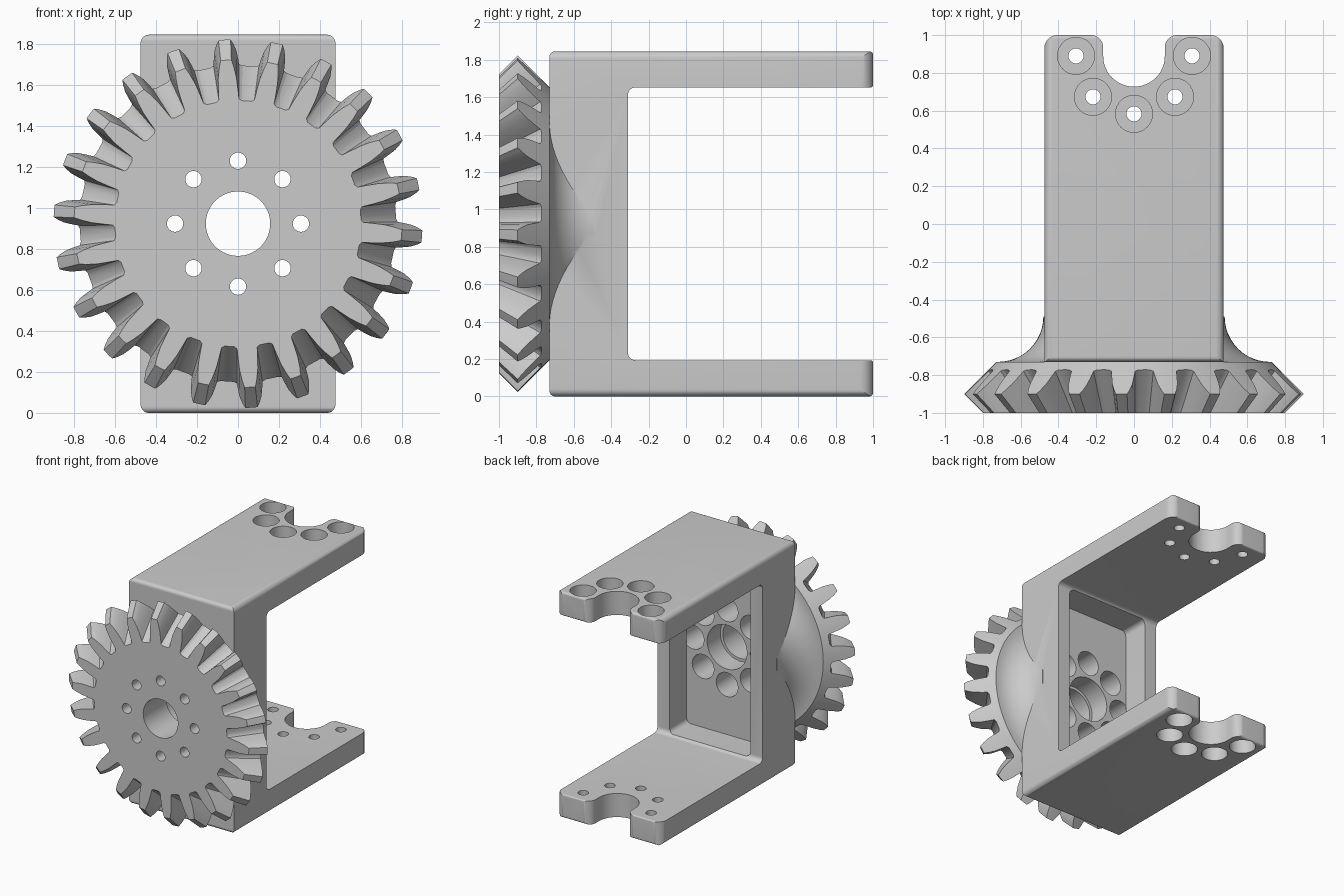
import bpy, bmesh, math
from mathutils import Vector, Matrix

cube = bpy.data.objects.get("Cube")
if cube:
    bpy.data.objects.remove(cube, do_unlink=True)

MID = 0.923          # height of the gear axis
TEETH = 22
BOLT_R = 0.307       # bolt circle radius


def add_object(name, bm):
    bmesh.ops.recalc_face_normals(bm, faces=bm.faces)
    mesh = bpy.data.meshes.new(name)
    bm.to_mesh(mesh)
    bm.free()
    obj = bpy.data.objects.new(name, mesh)
    bpy.context.collection.objects.link(obj)
    return obj


def loft(name, pairs):
    """Closed solids, each spanning two matching loops."""
    bm = bmesh.new()
    for lower, upper in pairs:
        a = [bm.verts.new(p) for p in lower]
        b = [bm.verts.new(p) for p in upper]
        bm.faces.new(a)
        bm.faces.new(b)
        for i in range(len(a)):
            j = (i + 1) % len(a)
            bm.faces.new((a[i], a[j], b[j], b[i]))
    return add_object(name, bm)


def prism(points, axis, lo, hi):
    """Loop pair for a flat outline swept along an axis."""
    place = {"x": lambda u, v, t: (t, u, v),
             "y": lambda u, v, t: (u, t, v),
             "z": lambda u, v, t: (u, v, t)}[axis]
    return [[place(u, v, t) for u, v in points] for t in (lo, hi)]


def circle(cx, cy, r, n=40):
    return [(cx + r * math.cos(math.tau * i / n), cy + r * math.sin(math.tau * i / n))
            for i in range(n)]


def rounded(corners, steps=8):
    """Outline from (x, y, radius) corners, each replaced by an arc."""
    out = []
    for i, (x, y, r) in enumerate(corners):
        if r == 0:
            out.append((x, y))
            continue
        p = Vector((x, y))
        d1 = (Vector(corners[i - 1][:2]) - p).normalized()
        d2 = (Vector(corners[(i + 1) % len(corners)][:2]) - p).normalized()
        # All corners are square, so the arc runs a quarter turn
        centre = p + (d1 + d2) * r
        for k in range(steps + 1):
            a = math.pi / 2 * k / steps
            q = centre - (d2 * math.cos(a) + d1 * math.sin(a)) * r
            out.append((q.x, q.y))
    return out


def rectangle(x0, x1, y0, y1, r):
    return rounded([(x0, y0, r), (x1, y0, r), (x1, y1, r), (x0, y1, r)])


def boolean(obj, tool, operation):
    mod = obj.modifiers.new(operation, "BOOLEAN")
    mod.operation = operation
    mod.solver = "EXACT"
    mod.object = tool
    bpy.context.view_layer.objects.active = obj
    bpy.ops.object.modifier_apply(modifier=mod.name)
    bpy.data.objects.remove(tool, do_unlink=True)


# Bracket: side outline, trimmed by its front and plan outlines
W, FRONT, TOP, ARM = 0.475, -0.73, 1.845, 0.193
WEB = -0.31
side = rounded([(FRONT, 0, .03), (1, 0, .02), (1, ARM, .012), (WEB, ARM, .04),
                (WEB, TOP - ARM, .04), (1, TOP - ARM, .012), (1, TOP, .02), (FRONT, TOP, .03)])
bracket = loft("gear_bracket", [prism(side, "x", -0.6, 0.6)])
boolean(bracket, loft("front_trim", [prism(rectangle(-W, W, 0, TOP, .04), "y", -2, 2)]), "INTERSECT")
N = 0.163
plan = rounded([(-W, FRONT - .1, 0), (W, FRONT - .1, 0), (W, 1, .07), (N, 1, .065),
                (N, .727, N - .001), (-N, .727, N - .001), (-N, 1, .065), (-W, 1, .07)], 12)
boolean(bracket, loft("plan_trim", [prism(plan, "z", -1, 3)]), "INTERSECT")

# Bevel gear blank with a concave flare into the bracket
profile = [(0, -1), (.8, -1), (.9, -.9), (.73, -.73)]
for k in range(13):
    a = math.radians(270 - 90 * k / 12)
    profile.append((.72 + .24 * math.cos(a), -.49 + .24 * math.sin(a)))
profile.append((0, -.49))
bm = bmesh.new()
verts = [bm.verts.new((r, y, MID)) for r, y in profile]
edges = [bm.edges.new(e) for e in zip(verts, verts[1:])]
bmesh.ops.spin(bm, geom=verts + edges, cent=(0, 0, MID), axis=(0, 1, 0),
               angle=math.tau, steps=TEETH * 5)
bmesh.ops.remove_doubles(bm, verts=bm.verts, dist=1e-5)
gear = add_object("gear_wheel", bm)

# Tooth gaps: one tapered outline converging on the cone apex
flank = [(.024, .6), (.038, .609), (.045, .65), (.057, .71), (.073, .76), (.09, .8), (.122, .88)]
gap = flank + [(-w, r) for w, r in reversed(flank)]
pairs = []
for i in range(TEETH):
    turn = Matrix.Rotation(math.radians(4.2) + math.tau * (i + .5) / TEETH, 3, "Y")
    pair = []
    for y in (-1.1, -.6):
        s = (y + 1.8) / .8
        pair.append([turn.inverted() @ Vector((w * s, y, r * s)) + Vector((0, 0, MID))
                     for w, r in gap])
    pairs.append(pair)
boolean(gear, loft("tooth_gaps", pairs), "DIFFERENCE")
boolean(bracket, gear, "UNION")

# Pocket behind the gear
pocket = rectangle(-.365, .365, ARM + .015, TOP - ARM - .015, .04)
boolean(bracket, loft("pocket", [prism(pocket, "y", -.53, -.1)]), "DIFFERENCE")

# Bolt holes, through first and then counterbored
bolts = [(BOLT_R * math.cos(i * math.pi / 4), BOLT_R * math.sin(i * math.pi / 4)) for i in range(8)]
arm_bolts = [(x, .89 + y) for x, y in bolts if y < .01]
through = [prism(circle(0, MID, .157, 64), "y", -1.2, -.2)]
through += [prism(circle(x, MID + z, .04, 24), "y", -1.2, -.2) for x, z in bolts]
through += [prism(circle(x, y, .04, 24), "z", -.2, 2.2) for x, y in arm_bolts]
boolean(bracket, loft("through_holes", through), "DIFFERENCE")

bores = [prism(circle(0, MID, .18, 64), "y", -.7, -.525)]
bores += [prism(circle(x, MID + z, .098), "y", -.85, -.525) for x, z in bolts]
for x, y in arm_bolts:
    bores.append(prism(circle(x, y, .098), "z", -.2, .12))
    bores.append(prism(circle(x, y, .098), "z", TOP - .12, 2.1))
boolean(bracket, loft("counterbores", bores), "DIFFERENCE")

# Colour and shading
grey = bpy.data.materials.new("plain_grey")
grey.use_nodes = True
colour = (.6, .6, .6, 1)
grey.diffuse_color = colour
grey.node_tree.nodes["Principled BSDF"].inputs["Base Color"].default_value = colour
bracket.data.materials.clear()
bracket.data.materials.append(grey)
for poly in bracket.data.polygons:
    poly.material_index = 0
bpy.ops.object.select_all(action="DESELECT")
bracket.select_set(True)
bpy.context.view_layer.objects.active = bracket
bpy.ops.object.shade_smooth_by_angle(angle=math.radians(28))
